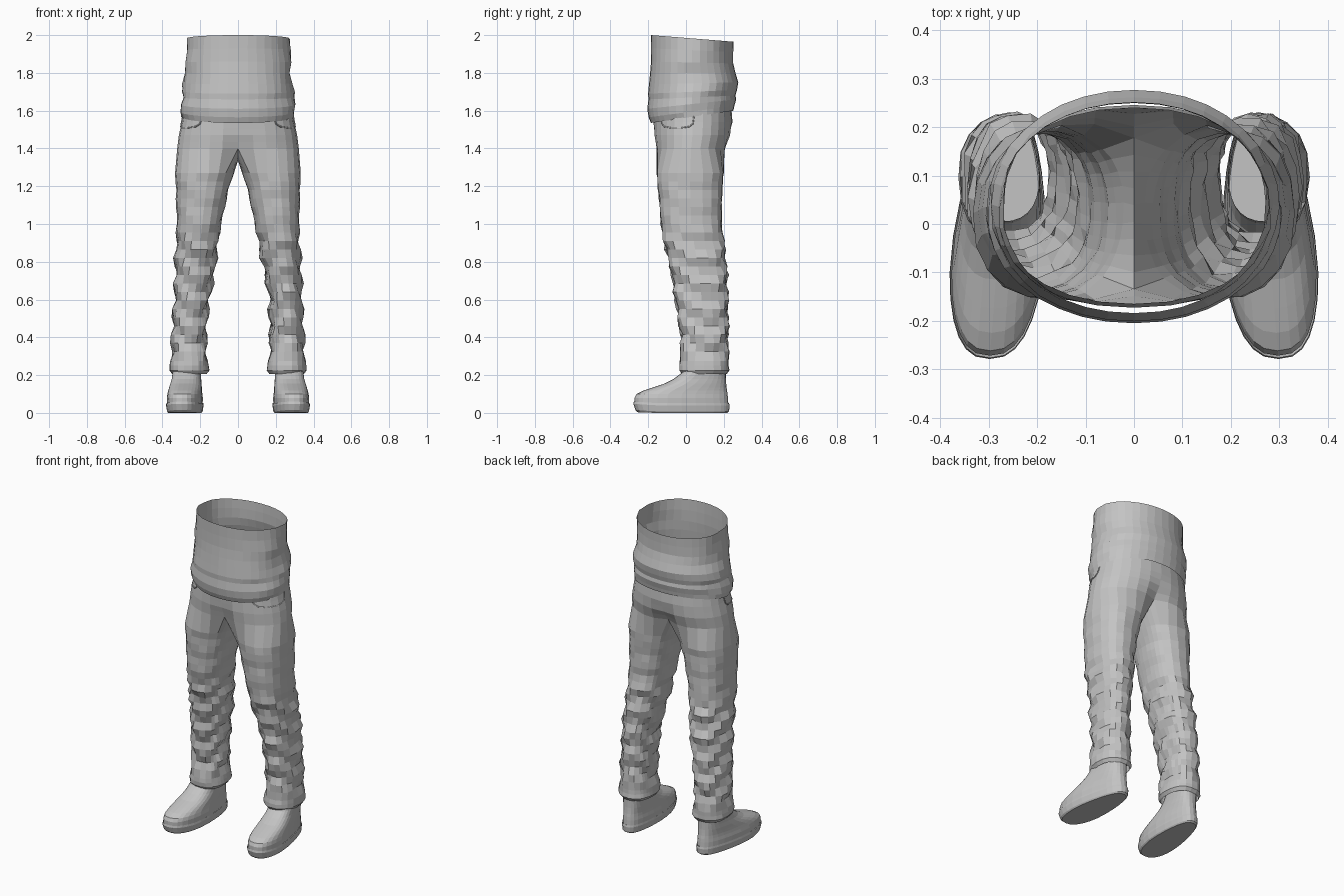
import bpy, bmesh, math, random

if "Cube" in bpy.data.objects:
    bpy.data.objects.remove(bpy.data.objects["Cube"])

random.seed(4)
grey = bpy.data.materials.new("plain grey")
grey.diffuse_color = (0.55, 0.55, 0.55, 1)
grey.use_nodes = True
grey.node_tree.nodes["Principled BSDF"].inputs["Base Color"].default_value = grey.diffuse_color


def finish(name, bm):
    bmesh.ops.remove_doubles(bm, verts=bm.verts, dist=0.0005)
    bmesh.ops.recalc_face_normals(bm, faces=bm.faces)
    mesh = bpy.data.meshes.new(name)
    bm.to_mesh(mesh)
    bm.free()
    mesh.materials.append(grey)
    obj = bpy.data.objects.new(name, mesh)
    bpy.context.collection.objects.link(obj)
    return obj


def loft(bm, rings, closed=True, cap=False):
    vr = [[bm.verts.new(p) for p in r] for r in rings]
    for a, b in zip(vr, vr[1:]):
        n = len(a)
        for i in range(n if closed else n - 1):
            j = (i + 1) % n
            bm.faces.new((a[i], a[j], b[j], b[i]))
    if cap:
        bm.faces.new(vr[0])


def power(v, e):
    return math.copysign(abs(v) ** (2 / e), v)


def oval(t, cx, hx, yf, yb, e=2.2):
    # point on a rounded oval; t = 0 is outward, -90 degrees is the front
    return (cx + hx * power(math.cos(t), e),
            (yf + yb) / 2 + (yb - yf) / 2 * power(math.sin(t), e))


def table(rows, z):
    # linear lookup in rows sorted from high z to low z
    for a, b in zip(rows, rows[1:]):
        if z >= b[0]:
            k = (z - b[0]) / (a[0] - b[0])
            return [q + (p - q) * k for p, q in zip(a, b)][1:]
    return rows[-1][1:]


# ---- trousers: hips split into two legs
HIPS = [(1.62, .284, -.165, .24, 0), (1.54, .298, -.173, .246, 0),
        (1.47, .313, -.174, .242, .06), (1.40, .322, -.168, .222, .2)]
LEG = [(1.27, .022, .332, -.158, .203), (1.2, .045, .331, -.15, .194),
       (1.0, .088, .326, -.135, .19), (.85, .11, .333, -.11, .21),
       (.75, .127, .338, -.082, .22), (.6, .155, .343, -.06, .226),
       (.4, .166, .354, -.03, .226), (.3, .162, .357, -.03, .226),
       (.25, .156, .361, -.038, .228), (.225, .152, .363, -.036, .23),
       (.205, .165, .35, -.02, .215)]
OUT, INN = 15, 8


def hip_point(z, t):
    hw, yf, yb, dent = table(HIPS, z)
    x, y = oval(t, 0, hw, yf, yb)
    return max(x, 0), y * (1 - dent * math.exp(-(x / .07) ** 2))


def leg_ring(z, side):
    xi, xo, yf, yb = table(LEG, z)
    xi += side * .01 * math.exp(-((z - .68) / .15) ** 2)
    amp = .011 if .28 < z < .92 else (.003 if z > .92 else .002)
    ring = []
    for i in range(OUT + INN):
        if i < OUT:
            t = math.radians(-135 + 270 * i / (OUT - 1))
        else:
            t = math.radians(135 + 90 * (i - OUT + 1) / (INN + 1))
        x, y = oval(t, (xi + xo) / 2, (xo - xi) / 2, yf, yb, 2.3)
        d = amp * (math.sin(z * 44 + 2.5 * math.sin(2 * t + side) + side) - .4)
        d += random.uniform(-.4, .3) * amp
        ring.append((side * (x + d * math.cos(t)), y + d * math.sin(t), z))
    return ring


bm = bmesh.new()
for side in (-1, 1):
    hips = []
    for z in (1.62, 1.58, 1.54, 1.505, 1.47, 1.435, 1.40):
        arc = [hip_point(z, math.pi * (i / (OUT - 1) - .5)) for i in range(OUT)]
        hips.append([(side * x, y, z) for x, y in arc])
    loft(bm, hips, closed=False)
    # crotch curve closes the first leg ring on the centre line
    crotch = list(hips[-1])
    y0, y1 = crotch[OUT - 1][1], crotch[0][1]
    for k in range(1, INN + 1):
        u = k / (INN + 1)
        crotch.append((0, y0 + (y1 - y0) * u, 1.40 - .065 * math.sin(math.pi * u) ** .7))
    levels = [1.27 - .045 * i for i in range(22)] + [.275, .25, .225, .205]
    loft(bm, [crotch] + [leg_ring(z, side) for z in levels])
finish("trousers", bm)

# ---- shirt: open tube with a hem that dips at the front
SHIRT = [  # front z, back z, half width, front y, back y
    (2.0, 1.965, .273, -.185, .252), (1.93, 1.91, .275, -.184, .25),
    (1.86, 1.85, .28, -.185, .25), (1.80, 1.80, .279, -.19, .262),
    (1.74, 1.75, .29, -.196, .277), (1.69, 1.71, .298, -.201, .27),
    (1.66, 1.68, .294, -.199, .262), (1.61, 1.66, .301, -.205, .266),
    (1.565, 1.625, .3, -.198, .256), (1.535, 1.60, .296, -.186, .251)]
rings = []
for r, (zf, zb, hw, yf, yb) in enumerate(SHIRT):
    ring = []
    for i in range(36):
        t = 2 * math.pi * i / 36
        d = .005 * math.sin(3 * t + r * 1.3) * abs(math.cos(t)) + random.uniform(-.003, .003)
        x, y = oval(t, 0, hw + d, yf, yb, 2.1)
        z = zf + (zb - zf) * (y - yf) / (yb - yf)
        ring.append((x, y, z))
    rings.append(ring)
bm = bmesh.new()
loft(bm, rings)
finish("shirt", bm)


# ---- boots
def foot_ring(z, yf, yb, hw, side, lift=0):
    ring = []
    for i in range(28):
        t = 2 * math.pi * i / 28
        x, y = oval(t, 0, hw, yf, yb, 2.5)
        k = min(max((y + .1) / .3, 0), 1)
        x = .276 - .08 * y + x * (1 - .2 * k * k * (3 - 2 * k))
        toe = max(0, (-y - .16) / .12)
        ring.append((side * x, y, z + lift * toe))
    return ring


SOLE = [(0, -.255, .218, .088), (.008, -.268, .228, .094),
        (.04, -.279, .231, .099), (.052, -.276, .228, .097)]
UPPER = [(.05, -.272, .224, .094), (.08, -.272, .222, .095), (.1, -.262, .22, .092),
         (.118, -.225, .217, .09), (.135, -.175, .215, .089), (.155, -.115, .213, .088),
         (.18, -.065, .212, .086), (.21, -.025, .211, .086), (.25, .0, .21, .085),
         (.31, .005, .208, .085)]
for side, word in ((-1, "left"), (1, "right")):
    bm = bmesh.new()
    loft(bm, [foot_ring(*r, side, .008 if i else .004) for i, r in enumerate(SOLE)], cap=True)
    finish(word + "_boot_sole", bm)
    bm = bmesh.new()
    loft(bm, [foot_ring(*r, side) for r in UPPER])
    finish(word + "_boot_upper", bm)

# ---- curved pocket seams lying on the hips
for side, word in ((-1, "left"), (1, "right")):
    curve = bpy.data.curves.new(word + "_pocket_seam", 'CURVE')
    curve.dimensions = '3D'
    curve.bevel_depth = .004
    curve.bevel_resolution = 0
    curve.materials.append(grey)
    path = [(-52, 1.56), (-50, 1.53), (-44, 1.515), (-30, 1.508),
            (-15, 1.508), (-4, 1.515), (0, 1.53), (1, 1.57)]
    line = curve.splines.new('POLY')
    line.points.add(len(path) - 1)
    for p, (deg, z) in zip(line.points, path):
        x, y = hip_point(z, math.radians(deg))
        p.co = (side * x, y, z, 1)
    obj = bpy.data.objects.new(word + "_pocket_seam", curve)
    bpy.context.collection.objects.link(obj)
